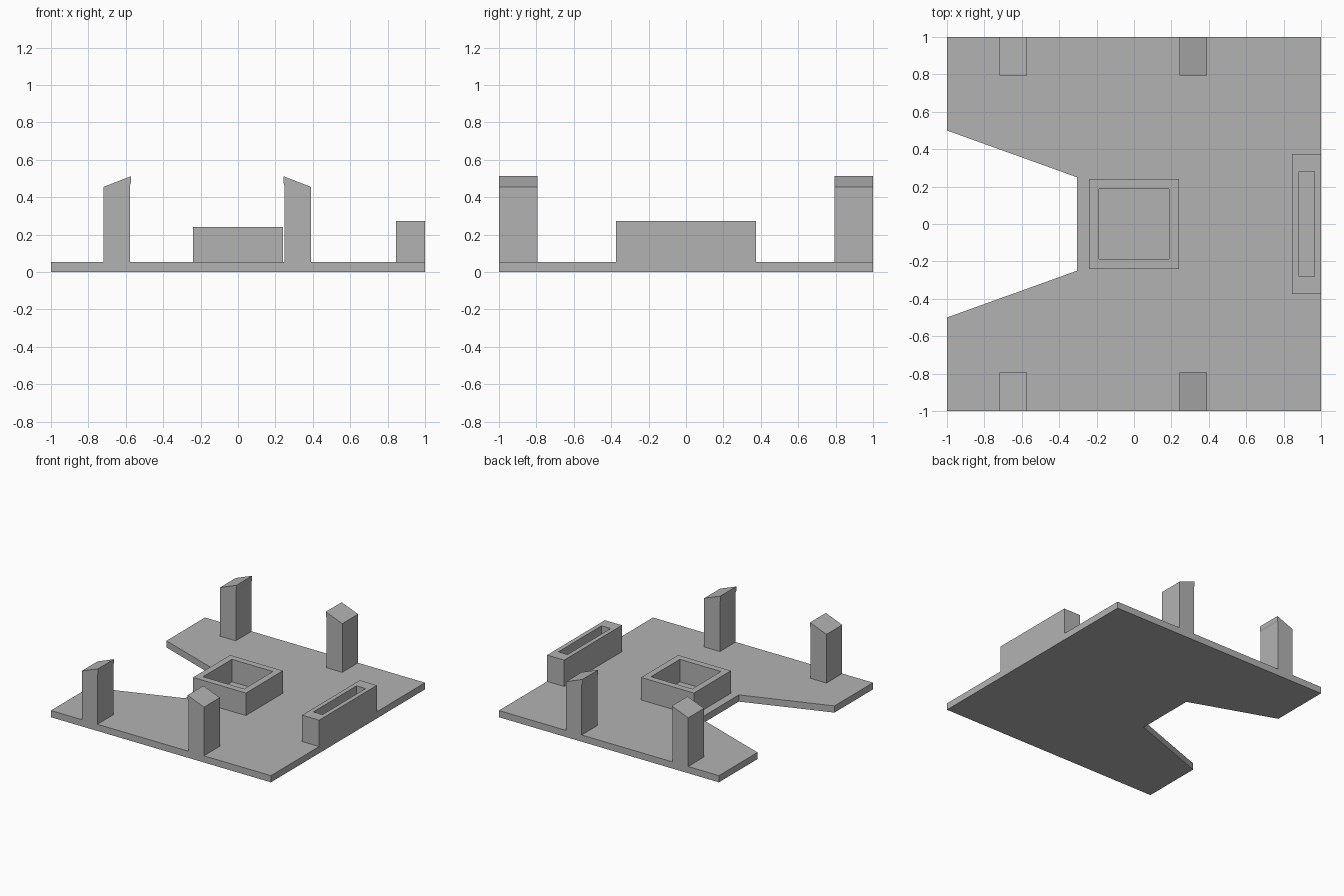
import bpy
import bmesh
from mathutils import Vector

if "Cube" in bpy.data.objects:
    bpy.data.objects.remove(bpy.data.objects["Cube"], do_unlink=True)

# One plain grey plastic for every part
grey = bpy.data.materials.new("plain grey")
grey.use_nodes = True
colour = (0.45, 0.45, 0.45, 1)
grey.diffuse_color = colour
grey.node_tree.nodes["Principled BSDF"].inputs["Base Color"].default_value = colour

PLATE_TOP = 0.055


def finish(name, bm):
    bmesh.ops.recalc_face_normals(bm, faces=bm.faces[:])
    mesh = bpy.data.meshes.new(name)
    bm.to_mesh(mesh)
    bm.free()
    mesh.materials.append(grey)
    obj = bpy.data.objects.new(name, mesh)
    bpy.context.scene.collection.objects.link(obj)
    return obj


def extrude_profile(name, points, offset):
    """Fill a closed outline and sweep it along the offset."""
    bm = bmesh.new()
    face = bm.faces.new([bm.verts.new(p) for p in points])
    swept = bmesh.ops.extrude_face_region(bm, geom=[face], use_keep_orig=True)
    verts = [g for g in swept["geom"] if isinstance(g, bmesh.types.BMVert)]
    bmesh.ops.translate(bm, verts=verts, vec=Vector(offset))
    return finish(name, bm)


def open_box(name, x0, x1, half_y, top, wall):
    """Rectangular frame whose pocket reaches down to the plate."""
    bm = bmesh.new()
    rings = []
    for inset, z in ((0, PLATE_TOP), (0, top), (wall, top), (wall, PLATE_TOP)):
        xa, xb, y = x0 + inset, x1 - inset, half_y - inset
        if inset and name == "slot_holder":
            y = half_y - 0.095
        rings.append([bm.verts.new((px, py, z)) for px, py in
                      ((xa, -y), (xb, -y), (xb, y), (xa, y))])
    for low, high in zip(rings, rings[1:]):
        for i in range(4):
            j = (i + 1) % 4
            bm.faces.new((low[i], low[j], high[j], high[i]))
    return finish(name, bm)


# Base plate with the tapered notch on the right edge
outline = [(-1, -1), (1, -1), (1, 1), (-1, 1),
           (-1, 0.5), (-0.305, 0.25), (-0.305, -0.25), (-1, -0.5)]
extrude_profile("base_plate", [(x, y, 0) for x, y in outline], (0, 0, PLATE_TOP))

# Central square socket and edge slot
open_box("square_socket", -0.24, 0.24, 0.24, 0.24, 0.053)
open_box("slot_holder", 0.845, 1, 0.375, 0.272, 0.036)

# Snap posts: sloping tops with a tiny catch on the inner side
post = [(0, PLATE_TOP), (0.143, PLATE_TOP), (0.143, 0.465), (0.149, 0.48),
        (0.149, 0.513), (0, 0.455)]
for side, outer_x, direction in (("right", -0.72, 1), ("left", 0.391, -1)):
    for end, y in (("front", -1), ("back", 0.795)):
        points = [(outer_x + direction * d, y, z) for d, z in post]
        extrude_profile(f"{end}_{side}_post", points, (0, 0.205, 0))
